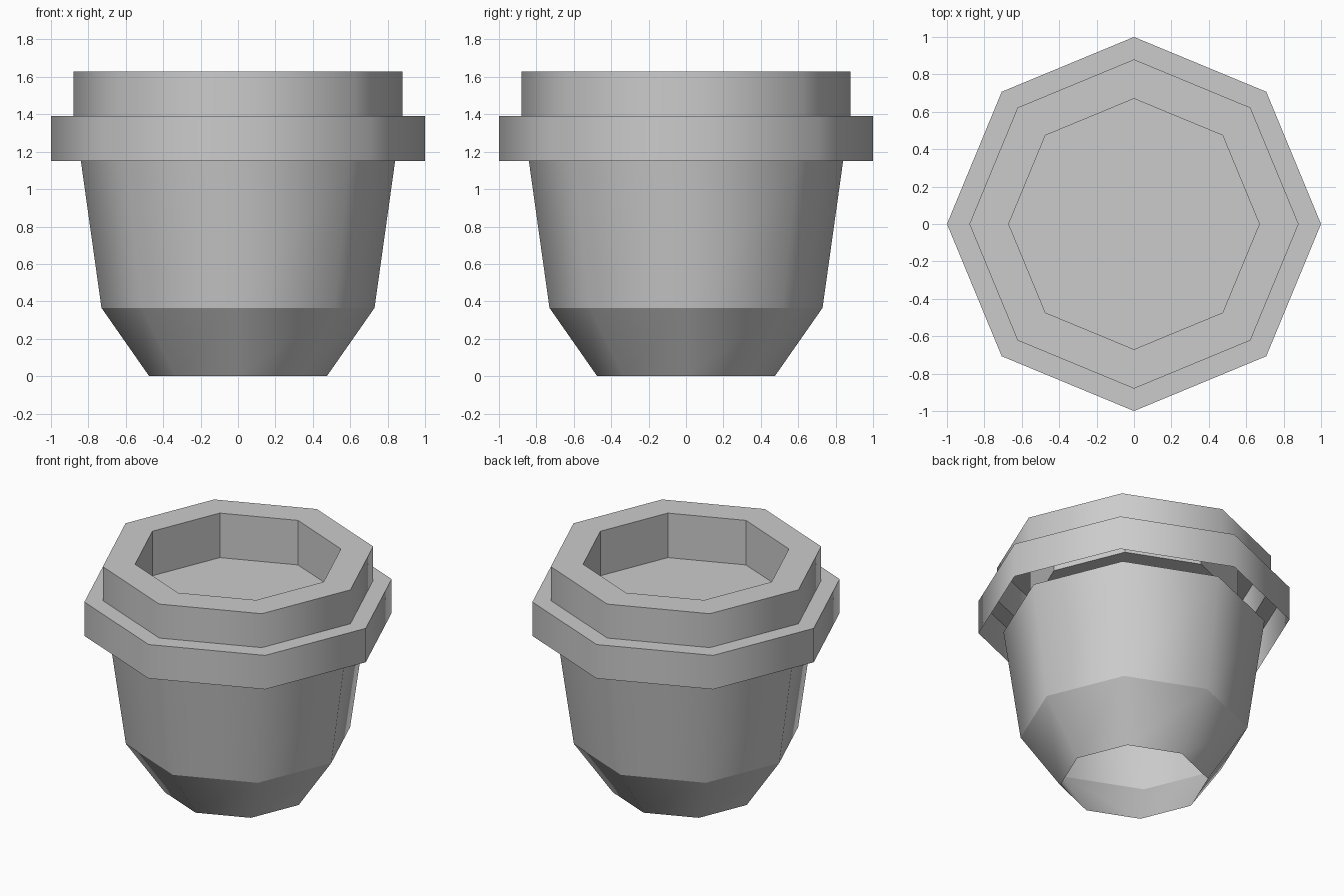
import bpy, bmesh
from math import cos, sin, tau

cube = bpy.data.objects.get("Cube")
if cube:
    bpy.data.objects.remove(cube, do_unlink=True)

SIDES = 8

# Single grey clay colour
clay = bpy.data.materials.new("grey_clay")
clay.use_nodes = True
GREY = (0.6, 0.6, 0.6, 1.0)
clay.diffuse_color = GREY
clay.node_tree.nodes["Principled BSDF"].inputs["Base Color"].default_value = GREY


def loop(bm, radius, z):
    """Octagon of vertices with a corner on +x."""
    return [bm.verts.new((radius * cos(tau * i / SIDES), radius * sin(tau * i / SIDES), z))
            for i in range(SIDES)]


def finish(name, bm, smooth):
    mesh = bpy.data.meshes.new(name)
    for face in bm.faces:
        face.smooth = smooth
    bm.to_mesh(mesh)
    bm.free()
    mesh.materials.append(clay)
    obj = bpy.data.objects.new(name, mesh)
    bpy.context.collection.objects.link(obj)
    return obj


def band(name, start, end, smooth=False):
    """Eight-sided strip between two (radius, z) points of the pot's profile."""
    bm = bmesh.new()
    a, b = loop(bm, *start), loop(bm, *end)
    for i in range(SIDES):
        j = (i + 1) % SIDES
        bm.faces.new((a[i], a[j], b[j], b[i]))
    return finish(name, bm, smooth)


# Profile points from the open base up over the lip and into the well
base = (0.475, 0.0)
shoulder = (0.73, 0.365)
neck = (0.84, 1.15)
rim_low, rim_high = (1.0, 1.15), (1.0, 1.39)
lip_low, lip_high = (0.88, 1.39), (0.88, 1.63)
well_top, well_bottom = (0.67, 1.63), (0.67, 1.315)

# Open-ended lower shell
band("base_taper", base, shoulder, True)
band("pot_wall", shoulder, neck, True)

# Overhanging rim, open underneath
band("rim_wall", rim_low, rim_high, True)
band("rim_ledge", rim_high, lip_low)
band("lip_wall", lip_low, lip_high, True)
band("lip_top", lip_high, well_top)

# Recessed well with flat facets and a floor
band("well_wall", well_top, well_bottom)
floor = bmesh.new()
floor.faces.new(loop(floor, *well_bottom))
finish("well_floor", floor, False)
